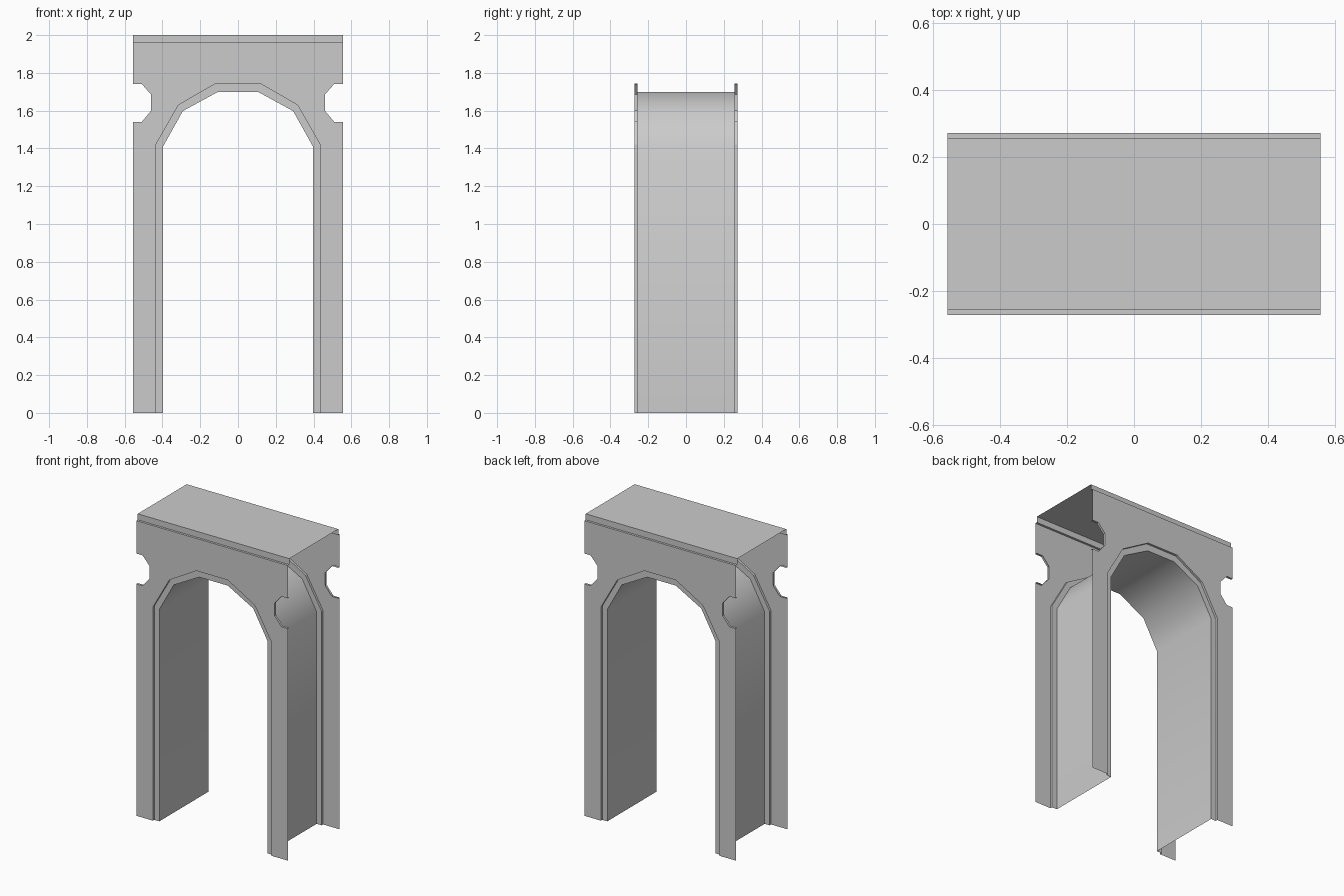
import bpy

if "Cube" in bpy.data.objects:
    bpy.data.objects.remove(bpy.data.objects["Cube"])

W, FACE, INNER = 0.557, 0.272, 0.257   # half width, front face depth, recessed depth
STEP, TOP = 1.96, 2.0

# Half profiles as (x, z)
outer_half = [(0.435, 0), (0.435, 1.42), (0.315, 1.63), (0.115, 1.745)]
inner_half = [(0.398, 0), (0.398, 1.408), (0.292, 1.598), (0.105, 1.70)]
notch_right = [(W, 1.54), (0.51, 1.54), (0.46, 1.60), (0.46, 1.685), (0.51, 1.742), (W, 1.742)]


def full(half):
    """Mirror a half arch into a left-to-right path."""
    return [(-x, z) for x, z in half] + half[::-1]


def at(path, y):
    return [(x, y, z) for x, z in path]


def make(name, verts, faces, mirror=True, smooth=False):
    mesh = bpy.data.meshes.new(name)
    mesh.from_pydata(verts, [], faces)
    obj = bpy.data.objects.new(name, mesh)
    bpy.context.collection.objects.link(obj)
    for p in mesh.polygons:
        p.use_smooth = smooth
    if mirror:
        mod = obj.modifiers.new("front_to_back", 'MIRROR')
        mod.use_axis = (False, True, False)
    return obj


def strip(name, rows, **kw):
    """Skin quads between successive rows of points."""
    n = len(rows[0])
    faces = [(r * n + i, r * n + i + 1, (r + 1) * n + i + 1, (r + 1) * n + i)
             for r in range(len(rows) - 1) for i in range(n - 1)]
    return make(name, [v for row in rows for v in row], faces, **kw)


outer, inner = full(outer_half), full(inner_half)
notch_left = [(-x, z) for x, z in notch_right[::-1]]

# Front face plate with arch opening and side notches, mirrored to the back
outline = [(-W, 0)] + outer + [(W, 0)] + notch_right + [(W, STEP), (-W, STEP)] + notch_left
make("face_plate", at(outline, -FACE), [tuple(range(len(outline)))])

# Recessed trim around the arch
strip("arch_trim", [at(inner, -INNER), at(outer, -INNER), at(outer, -FACE)])

# Shallow returns inside the notches
for side, path in (("right", notch_right), ("left", notch_left)):
    strip(side + "_notch_return", [at(path, -INNER), at(path, -FACE)])

# Smooth shaded tunnel through the arch
strip("tunnel_lining", [at(inner, INNER), at(inner, 0), at(inner, -INNER)],
      mirror=False, smooth=True)

# Stepped cap across the top
section = [(-FACE, STEP), (-INNER, STEP), (-INNER, TOP),
           (INNER, TOP), (INNER, STEP), (FACE, STEP)]
strip("stepped_cap", [[(-W, y, z), (W, y, z)] for y, z in section], mirror=False)
